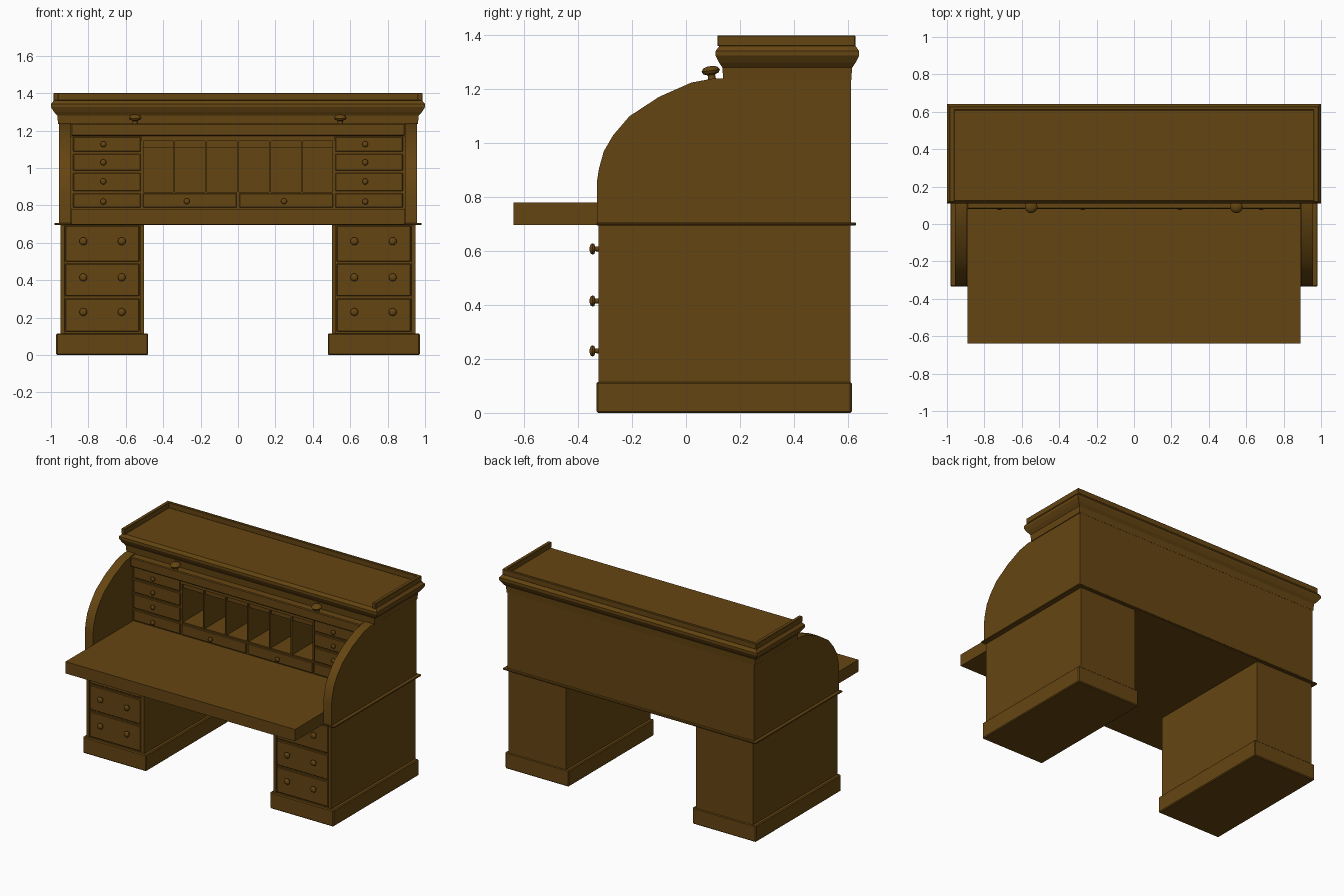
import bpy, bmesh
from math import radians, cos, sin, pi
from mathutils import Matrix, Vector

if "Cube" in bpy.data.objects:
    bpy.data.objects.remove(bpy.data.objects["Cube"])

wood = bpy.data.materials.new("brown_wood")
wood.diffuse_color = (0.13, 0.06, 0.006, 1)
wood.use_nodes = True
wood.node_tree.nodes["Principled BSDF"].inputs["Base Color"].default_value = wood.diffuse_color


def finish(name, bm, bevel=0, smooth=False):
    bmesh.ops.recalc_face_normals(bm, faces=bm.faces[:])
    me = bpy.data.meshes.new(name)
    bm.to_mesh(me)
    bm.free()
    ob = bpy.data.objects.new(name, me)
    bpy.context.collection.objects.link(ob)
    me.materials.append(wood)
    if bevel:
        m = ob.modifiers.new("bevel", 'BEVEL')
        m.width = bevel
        m.segments = 1
    if smooth:
        bpy.ops.object.select_all(action='DESELECT')
        ob.select_set(True)
        bpy.context.view_layer.objects.active = ob
        bpy.ops.object.shade_smooth_by_angle(angle=radians(40))
    return ob


def box(name, x0, x1, y0, y1, z0, z1, bevel=0):
    bm = bmesh.new()
    bmesh.ops.create_cube(bm, size=1)
    for v in bm.verts:
        v.co = Vector(((x0 + x1) / 2 + v.co.x * (x1 - x0),
                       (y0 + y1) / 2 + v.co.y * (y1 - y0),
                       (z0 + z1) / 2 + v.co.z * (z1 - z0)))
    return finish(name, bm, bevel)


def sbox(name, s, x0, x1, *rest, bevel=0):
    # box on the left (s=-1) or right (s=1) side
    a, b = sorted((s * x0, s * x1))
    return box(name, a, b, *rest, bevel=bevel)


def loft(name, rings, smooth=False):
    bm = bmesh.new()
    rows = [[bm.verts.new(p) for p in ring] for ring in rings]
    n = len(rows[0])
    for a, b in zip(rows, rows[1:]):
        for i in range(n):
            bm.faces.new((a[i], a[(i + 1) % n], b[(i + 1) % n], b[i]))
    bm.faces.new(rows[0])
    bm.faces.new(rows[-1])
    return finish(name, bm, smooth=smooth)


def knob(name, pos, r, length, tilt=90):
    # turned knob: (radius, height) profile; tilt 90 points it to the front
    prof = [(.45, 0), (.4, .4), (.85, .5), (1, .7), (.8, .9), (.35, 1)]
    mat = Matrix.Translation(pos) @ Matrix.Rotation(radians(tilt), 4, 'X')
    loft(name, [[mat @ Vector((r * k * cos(i * pi / 8), r * k * sin(i * pi / 8), h * length))
                 for i in range(16)] for k, h in prof], smooth=True)


# Pedestals with plinths and three drawers each
for s, side in ((-1, "left"), (1, "right")):
    sbox(side + "_pedestal", s, .503, .948, -.312, .61, .1, .7)
    sbox(side + "_plinth", s, .48, .972, -.332, .615, 0, .115, bevel=.006)
    for x0, x1 in ((.503, .523), (.928, .948)):
        sbox(side + "_pedestal_stile", s, x0, x1, -.325, -.31, .11, .7)
    for z0, z1, zk in ((.125, .302, .23), (.315, .488, .415), (.5, .69, .608)):
        sbox(side + "_pedestal_drawer", s, .527, .924, -.325, -.31, z0, z1, bevel=.004)
        for x in (.622, .827):
            knob(side + "_pedestal_knob", (s * x, -.323, zk), .021, .034)

# Writing surface, waist moulding and back panel
box("writing_surface", -.89, .89, -.64, .6, .697, .78)
box("waist_moulding", -.982, .982, -.333, .63, .695, .706, bevel=.003)
box("back_panel", -.955, .955, .59, .612, .7, 1.24)

# Curved side panels
curve = [(-.33, .7), (-.33, .86), (-.323, .905), (-.305, .97), (-.27, 1.03), (-.21, 1.1),
         (-.1, 1.172), (.02, 1.225), (.1, 1.24), (.612, 1.24), (.612, .7)]
for s, side in ((-1, "left"), (1, "right")):
    loft(side + "_curved_side", [[(s * x, y, z) for y, z in curve] for x in (.893, .957)], smooth=True)

# Cornice and raised rim, open at the front
steps = [(1.235, .962, .138, .613), (1.28, .966, .135, .616), (1.30, .984, .122, .63),
         (1.325, 1, .11, .642), (1.342, 1, .11, .642), (1.362, .984, .125, .628)]
loft("cornice", [[(-x, y0, z), (x, y0, z), (x, y1, z), (-x, y1, z)] for z, x, y0, y1 in steps])
for s in (-1, 1):
    sbox("rim_side", s, .96, .986, .116, .628, 1.36, 1.4, bevel=.003)
box("rim_back", -.986, .986, .608, .628, 1.36, 1.4, bevel=.003)

# Rolled-up tambour with its two lifting knobs
box("tambour_front_rail", -.893, .893, .08, .13, 1.172, 1.238, bevel=.005)
box("tambour_top", -.893, .893, .12, .6, 1.215, 1.236)
for x in (-.55, .547):
    knob("tambour_knob", (x, .097, 1.232), .034, .054, tilt=8)

# Inner hutch: small drawer columns
for s, side in ((-1, "left"), (1, "right")):
    sbox(side + "_drawer_column", s, .513, .893, .112, .6, .78, 1.172)
    for z0, z1, zk in ((.788, .864, .82), (.876, .974, .928), (.986, 1.076, 1.03), (1.088, 1.168, 1.127)):
        sbox(side + "_small_drawer", s, .52, .882, .1, .115, z0, z1, bevel=.004)
        knob(side + "_small_knob", (s * .7 - .02, .102, zk), .016, .026)

# Hutch centre: two wide drawers and six pigeonholes
box("wide_drawer_case", -.515, .515, .112, .6, .78, .872)
for s in (-1, 1):
    sbox("wide_drawer", s, .007, .508, .1, .115, .788, .864, bevel=.004)
    knob("wide_drawer_knob", (s * .26 - .014, .102, .822), .016, .026)
box("pigeonhole_top", -.515, .515, .1, .6, 1.145, 1.172)
box("pigeonhole_valance", -.515, .515, .118, .128, 1.11, 1.15)
box("pigeonhole_back", -.515, .515, .42, .435, .87, 1.15)
for i in range(7):
    x = -.511 + i * 1.022 / 6
    box("pigeonhole_divider", x - .005, x + .005, .105, .425, .868, 1.15)
